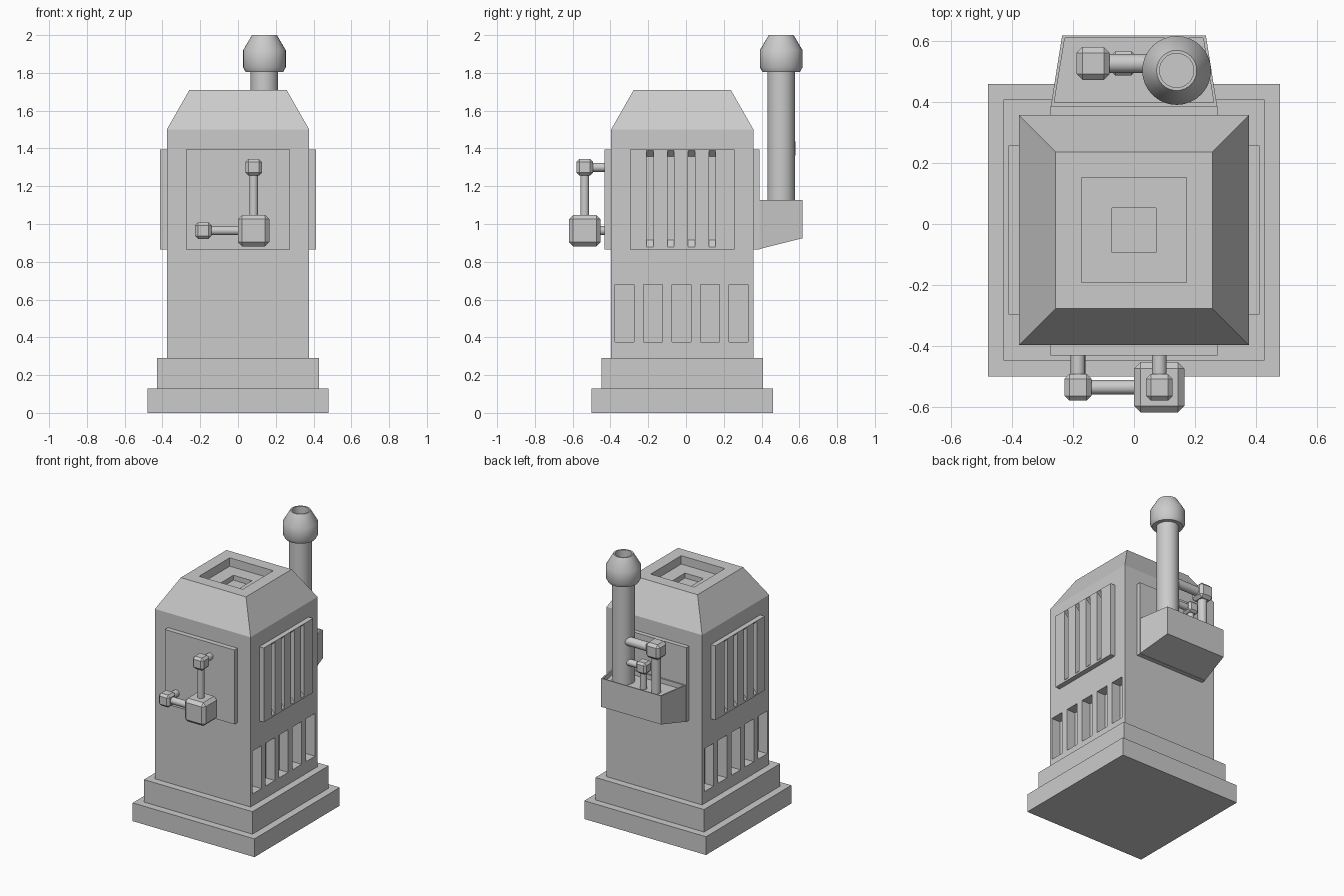
import bpy, bmesh, math
from mathutils import Vector

if "Cube" in bpy.data.objects:
    bpy.data.objects.remove(bpy.data.objects["Cube"])

CY = -0.02  # y centre of the housing


def finish(name, bm):
    bmesh.ops.recalc_face_normals(bm, faces=bm.faces)
    me = bpy.data.meshes.new(name)
    bm.to_mesh(me)
    bm.free()
    ob = bpy.data.objects.new(name, me)
    bpy.context.collection.objects.link(ob)
    return ob


def activate(ob):
    bpy.ops.object.select_all(action='DESELECT')
    ob.select_set(True)
    bpy.context.view_layer.objects.active = ob


def skin(bm, rings):
    """Join rings of points into a closed solid."""
    vs = [[bm.verts.new(p) for p in r] for r in rings]
    n = len(vs[0])
    for a, b in zip(vs, vs[1:]):
        for i in range(n):
            bm.faces.new((a[i], a[(i + 1) % n], b[(i + 1) % n], b[i]))
    bm.faces.new(vs[0][::-1])
    bm.faces.new(vs[-1])


def rect(x0, x1, y0, y1, z):
    return [(x0, y0, z), (x1, y0, z), (x1, y1, z), (x0, y1, z)]


def box(bm, x0, x1, y0, y1, z0, z1):
    skin(bm, [rect(x0, x1, y0, y1, z0), rect(x0, x1, y0, y1, z1)])


def box_object(name, *dims):
    bm = bmesh.new()
    box(bm, *dims)
    return finish(name, bm)


def square_tower(name, steps):
    bm = bmesh.new()
    skin(bm, [rect(-h, h, CY - h, CY + h, z) for h, z in steps])
    return finish(name, bm)


def cut(ob, cutter):
    mod = ob.modifiers.new("cut", 'BOOLEAN')
    mod.operation = 'DIFFERENCE'
    mod.solver = 'EXACT'
    mod.object = cutter
    activate(ob)
    bpy.ops.object.modifier_apply(modifier=mod.name)
    bpy.data.objects.remove(cutter)


def smooth(ob):
    activate(ob)
    bpy.ops.object.shade_smooth_by_angle(angle=math.radians(35))


def pipe(name, a, b, r):
    a, b = Vector(a), Vector(b)
    d = b - a
    bpy.ops.mesh.primitive_cylinder_add(vertices=20, radius=r, depth=d.length, location=(a + b) / 2)
    ob = bpy.context.object
    ob.name = name
    ob.rotation_euler = d.to_track_quat('Z', 'Y').to_euler()
    smooth(ob)


def joint(name, c, h, bev):
    """Cube pipe fitting with chamfered edges."""
    bm = bmesh.new()
    bmesh.ops.create_cube(bm, size=2 * h)
    bmesh.ops.bevel(bm, geom=bm.edges[:], offset=bev, segments=1, affect='EDGES')
    bmesh.ops.translate(bm, verts=bm.verts, vec=c)
    finish(name, bm)


# Stepped base
square_tower("base_plinth", [(0.48, 0), (0.48, 0.13)])
square_tower("upper_plinth", [(0.428, 0.13), (0.428, 0.29)])

# Housing with sloped roof and stepped recess on top
housing = square_tower("housing", [(0.377, 0.29), (0.377, 1.5), (0.257, 1.71), (0.172, 1.71),
                                   (0.172, 1.65), (0.073, 1.65), (0.073, 1.615)])

# Lower vent windows on both sides
bm = bmesh.new()
for s in (-1, 1):
    for i in range(-2, 3):
        y = CY - 0.004 + i * 0.151
        x0, x1 = sorted((s * 0.307, s * 0.5))
        box(bm, x0, x1, y - 0.051, y + 0.051, 0.375, 0.68)
cut(housing, finish("window_cutter", bm))

# Slotted side panels, mirrored
side = box_object("side_vent_panels", 0.37, 0.412, CY - 0.277, CY + 0.277, 0.865, 1.395)
bm = bmesh.new()
for i in range(4):
    y = -0.191 + i * 0.11
    # slot ends slope inward
    rings = [[(x, y - 0.018, z0), (x, y + 0.018, z0), (x, y + 0.018, z1), (x, y - 0.018, z1)]
             for x, z0, z1 in ((0.36, 0.92, 1.35), (0.378, 0.915, 1.357), (0.413, 0.877, 1.391))]
    skin(bm, rings)
cut(side, finish("slot_cutter", bm))
side.modifiers.new("mirror", 'MIRROR')

# Front and back panels
box_object("front_panel", -0.274, 0.274, -0.432, -0.39, 0.865, 1.395)
box_object("back_panel", -0.274, 0.274, 0.35, 0.388, 0.865, 1.395)


# Back tray: tapered in plan, sloped underneath, shallow recess on top
def tray_ring(xa, xb, ya, yb, za, zb):
    return [(-xa, ya, za), (xa, ya, za), (xb, yb, zb), (-xb, yb, zb)]


bm = bmesh.new()
skin(bm, [tray_ring(0.274, 0.236, 0.38, 0.618, 0.865, 0.925),
          tray_ring(0.274, 0.236, 0.38, 0.618, 1.128, 1.128),
          tray_ring(0.262, 0.227, 0.398, 0.61, 1.128, 1.128),
          tray_ring(0.262, 0.227, 0.398, 0.61, 1.095, 1.095)])
finish("back_tray", bm)

# Exhaust stack with flared, hollow cap
profile = [(0.073, 1.09), (0.073, 1.806), (0.1, 1.806), (0.113, 1.83), (0.113, 1.92),
           (0.066, 2.0), (0.056, 2.0), (0.056, 1.9)]
bm = bmesh.new()
skin(bm, [[(0.14 + r * math.cos(t * math.tau / 32), 0.504 + r * math.sin(t * math.tau / 32), z)
           for t in range(32)] for r, z in profile])
smooth(finish("exhaust_stack", bm))

# Front pipework
px, py, lx, lz, uz = 0.083, -0.536, -0.184, 0.965, 1.3
joint("front_valve_block", (px, py, lz), 0.083, 0.022)
joint("front_upper_joint", (px, py, uz), 0.044, 0.016)
joint("front_left_joint", (lx, py, lz), 0.044, 0.016)
pipe("front_riser_pipe", (px, py, lz), (px, py, uz), 0.023)
pipe("front_cross_pipe", (px, py, lz), (lx, py, lz), 0.024)
pipe("front_upper_inlet", (px, py, uz), (px, -0.41, uz), 0.024)
pipe("front_left_inlet", (lx, py, lz), (lx, -0.41, lz), 0.024)

# Back pipework: two elbows running from the tray to the stack
for size, x, z, h, r in (("large", -0.134, 1.4, 0.054, 0.031), ("small", -0.035, 1.25, 0.04, 0.023)):
    joint(f"back_{size}_joint", (x, 0.527, z), h, 0.35 * h)
    pipe(f"back_{size}_riser", (x, 0.527, 1.08), (x, 0.527, z), r)
    pipe(f"back_{size}_branch", (x, 0.527, z), (0.1, 0.527, z), r)
